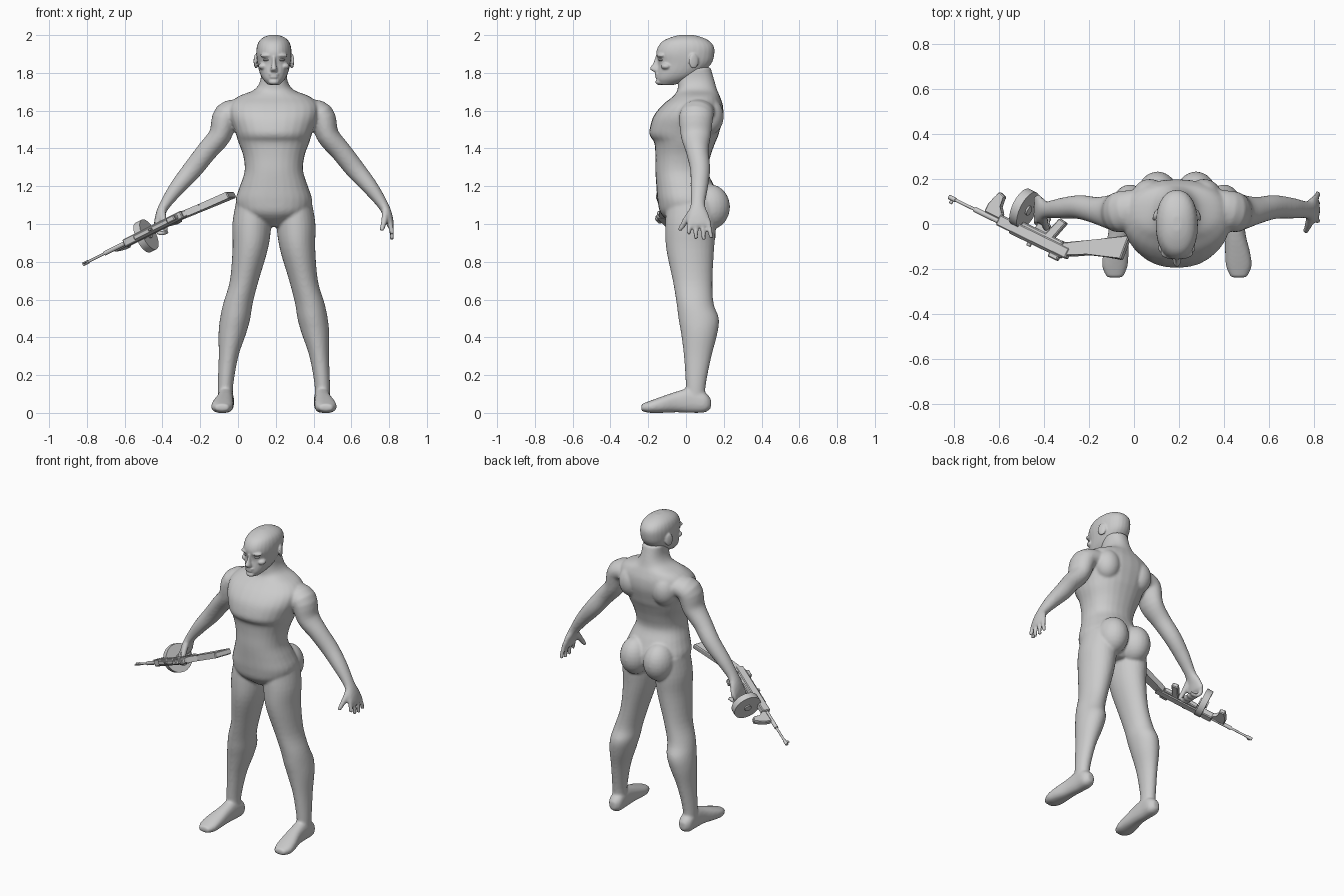
import bpy, bmesh, math
from mathutils import Vector, Matrix

CX = 0.19  # body centre line
mat = bpy.data.materials.new("plain grey")
mat.diffuse_color = (0.6, 0.6, 0.6, 1)


def finish(name, bm, smooth=True):
    bmesh.ops.recalc_face_normals(bm, faces=bm.faces)
    me = bpy.data.meshes.new(name)
    bm.to_mesh(me)
    bm.free()
    me.materials.append(mat)
    ob = bpy.data.objects.new(name, me)
    bpy.context.collection.objects.link(ob)
    if smooth:
        bpy.ops.object.select_all(action='DESELECT')
        ob.select_set(True)
        bpy.context.view_layer.objects.active = ob
        bpy.ops.object.shade_smooth_by_angle(angle=math.radians(40))
    return ob


def fuse(ob, voxel, rounds):
    """Blend overlapping volumes into one skin."""
    m = ob.modifiers.new("blend", 'REMESH')
    m.mode, m.voxel_size, m.use_smooth_shade = 'VOXEL', voxel, True
    s = ob.modifiers.new("soften", 'SMOOTH')
    s.factor, s.iterations = 0.5, rounds


def spline(rows, k=4):
    out = []
    for i in range(len(rows) - 1):
        p = [Vector(rows[min(max(j, 0), len(rows) - 1)]) for j in range(i - 1, i + 3)]
        for j in range(k):
            t = j / k
            out.append(0.5 * (2 * p[1] + (p[2] - p[0]) * t + (2 * p[0] - 5 * p[1] + 4 * p[2] - p[3]) * t * t
                              + (3 * p[1] - p[0] - 3 * p[2] + p[3]) * t ** 3))
    return out + [Vector(rows[-1])]


def loft(bm, rows, side=1, axis=None, ref=(1, 0, 0), power=2.0, n=28):
    """Rows are x, y, z, radius along ref, radius across; x is off the centre line."""
    rows = spline(rows)
    rings = []
    for i, r in enumerate(rows):
        a, b = rows[max(i - 1, 0)], rows[min(i + 1, len(rows) - 1)]
        t = Vector(axis) if axis else Vector((b[:3])) - Vector((a[:3]))
        t.normalize()
        v = Vector(ref)
        v = (v - t * v.dot(t)).normalized()
        w = t.cross(v)
        ring = []
        for j in range(n):
            c, s = math.cos(math.tau * j / n), math.sin(math.tau * j / n)
            q = (Vector(r[:3]) + v * r[3] * math.copysign(abs(c) ** (2 / power), c)
                 + w * r[4] * math.copysign(abs(s) ** (2 / power), s))
            ring.append(bm.verts.new((CX + side * q.x, q.y, q.z)))
        rings.append(ring)
    for a, b in zip(rings, rings[1:]):
        for j in range(n):
            bm.faces.new((a[j], a[(j + 1) % n], b[(j + 1) % n], b[j]))
    bm.faces.new(rings[0][::-1])
    bm.faces.new(rings[-1])


def slab(z, front, back, rx):
    return (0, (front + back) / 2, z, rx, (back - front) / 2)


def ball(bm, loc, rad, rot=0):
    m = (Matrix.Translation((CX + loc[0], loc[1], loc[2])) @ Matrix.Rotation(rot, 4, 'Z')
         @ Matrix.Diagonal((*rad, 1)))
    bmesh.ops.create_uvsphere(bm, u_segments=24, v_segments=14, radius=1, matrix=m)


# Body: torso and neck
UP = (0, 0, 1)
bm = bmesh.new()
loft(bm, [slab(*r) for r in (
    (0.985, -0.05, 0.11, 0.05), (1.05, -0.13, 0.16, 0.17), (1.12, -0.15, 0.18, 0.203),
    (1.20, -0.157, 0.15, 0.18), (1.28, -0.162, 0.115, 0.155), (1.36, -0.162, 0.13, 0.162),
    (1.43, -0.168, 0.155, 0.187), (1.465, -0.19, 0.17, 0.198), (1.50, -0.193, 0.18, 0.21),
    (1.57, -0.172, 0.197, 0.235), (1.63, -0.125, 0.195, 0.235), (1.675, -0.07, 0.18, 0.19),
    (1.71, -0.045, 0.165, 0.105), (1.76, -0.045, 0.15, 0.072), (1.83, -0.04, 0.13, 0.068))],
    axis=UP, power=2.25)

for s in (-1, 1):
    ball(bm, (s * 0.085, 0.125, 1.09), (0.093, 0.108, 0.12))      # buttock
    ball(bm, (s * 0.12, 0.12, 1.57), (0.08, 0.08, 0.10))          # shoulder blade
    # leg
    loft(bm, [(0.11, 0.03, 1.12, 0.09, 0.13), (0.117, 0.025, 1.0, 0.103, 0.135),
              (0.125, 0.022, 0.87, 0.094, 0.127), (0.157, 0.035, 0.70, 0.076, 0.105),
              (0.19, 0.048, 0.58, 0.078, 0.098), (0.205, 0.067, 0.50, 0.08, 0.107),
              (0.22, 0.07, 0.42, 0.073, 0.096), (0.24, 0.062, 0.30, 0.052, 0.073),
              (0.256, 0.052, 0.15, 0.041, 0.053), (0.256, 0.05, 0.06, 0.04, 0.05)], s, UP)
    # foot
    loft(bm, [(0.255, 0.132, 0.05, 0.02, 0.025), (0.255, 0.10, 0.055, 0.043, 0.052),
              (0.256, 0.03, 0.066, 0.043, 0.066), (0.26, -0.05, 0.058, 0.046, 0.055),
              (0.27, -0.13, 0.043, 0.056, 0.043), (0.275, -0.19, 0.032, 0.056, 0.032),
              (0.275, -0.237, 0.028, 0.035, 0.018)], s, (0, -1, 0), power=2.4)
    # arm and palm
    loft(bm, [(0.17, 0.075, 1.60, 0.08, 0.06), (0.25, 0.055, 1.575, 0.09, 0.07),
              (0.285, 0.052, 1.47, 0.08, 0.06), (0.355, 0.06, 1.385, 0.06, 0.055),
              (0.43, 0.075, 1.29, 0.053, 0.052), (0.51, 0.07, 1.195, 0.046, 0.042),
              (0.575, 0.063, 1.105, 0.038, 0.029), (0.602, 0.064, 1.05, 0.055, 0.024),
              (0.615, 0.068, 1.0, 0.064, 0.02), (0.618, 0.069, 0.985, 0.055, 0.014)], s, ref=(0, 1, 0))
    # fingers and thumb; one hand is closed round the grip
    for i, tip in enumerate((0.945, 0.92, 0.915, 0.925)):
        y0, y1 = 0.02 + 0.032 * i, 0.012 + 0.041 * i
        if s > 0:
            path = [(0.612, y0, 1.02), (0.622, (y0 + y1) / 2, 0.97), (0.624, y1, tip)]
        else:
            path = [(0.612, y0, 1.02), (0.625, y0 - 0.01, 0.975), (0.60, y0 - 0.03, 0.95), (0.56, y0 - 0.03, 0.96)]
        loft(bm, [(*p, 0.014 - 0.001 * k, 0.014 - 0.001 * k) for k, p in enumerate(path)], s, ref=(0, 1, 0.1), n=12)
    loft(bm, [(0.59, 0.035, 1.07, 0.02, 0.018), (0.585, 0.0, 1.02, 0.018, 0.017),
              (0.57, -0.035, 0.965, 0.012, 0.012)], s, ref=(0, 1, 0), n=12)
fuse(finish("body", bm), 0.008, 5)

# Head with brow, nose, lips and ears
bm = bmesh.new()
loft(bm, [slab(*r) for r in (
    (1.737, -0.14, -0.06, 0.03), (1.765, -0.155, 0.02, 0.057), (1.80, -0.153, 0.085, 0.075),
    (1.85, -0.147, 0.135, 0.087), (1.90, -0.158, 0.15, 0.093), (1.94, -0.147, 0.147, 0.09),
    (1.97, -0.12, 0.122, 0.077), (1.99, -0.075, 0.08, 0.052), (2.001, -0.03, 0.035, 0.02))],
    axis=UP, power=2.2)
loft(bm, [slab(*r) for r in ((1.89, -0.16, -0.13, 0.009), (1.85, -0.175, -0.13, 0.011),
                             (1.822, -0.192, -0.13, 0.018), (1.808, -0.175, -0.13, 0.02))], axis=UP, n=14)
ball(bm, (0, -0.145, 1.793), (0.03, 0.02, 0.008))
ball(bm, (0, -0.145, 1.778), (0.026, 0.02, 0.008))
ball(bm, (0, -0.142, 1.752), (0.028, 0.02, 0.016))
for s in (-1, 1):
    ball(bm, (s * 0.04, -0.134, 1.892), (0.035, 0.02, 0.011), s * 0.3)
    ball(bm, (s * 0.095, 0.04, 1.862), (0.009, 0.028, 0.04), s * 0.35)
    ball(bm, (s * 0.055, -0.105, 1.835), (0.028, 0.028, 0.018))
fuse(finish("head", bm), 0.0055, 3)

# Eyes
for s in (-1, 1):
    bm = bmesh.new()
    ball(bm, (s * 0.04, -0.132, 1.869), (0.018, 0.014, 0.007), s * 0.3)
    finish("eye", bm)

# Gun frame: t runs back from the muzzle, u points to the underside, s is sideways
T = Vector((0.82, -0.40, 0.41)).normalized()
U = Vector((0.42, 0.90, 0.04))
U = (U - T * U.dot(T)).normalized()
S = T.cross(U)
GUN = Matrix.Translation((-0.82, 0.12, 0.787)) @ Matrix((T, U, S)).transposed().to_4x4()


def plate(name, outline, half):
    bm = bmesh.new()
    lo = [bm.verts.new(GUN @ Vector((t, u, -half))) for t, u in outline]
    hi = [bm.verts.new(GUN @ Vector((t, u, half))) for t, u in outline]
    bm.faces.new(lo)
    bm.faces.new(hi[::-1])
    for i in range(len(lo)):
        j = (i + 1) % len(lo)
        bm.faces.new((lo[i], hi[i], hi[j], lo[j]))
    edges = [e for e in bm.edges]
    bmesh.ops.bevel(bm, geom=edges, offset=min(0.005, half * 0.4), segments=1, affect='EDGES')
    finish(name, bm, False)


def box(name, t0, t1, u0, u1, half):
    plate(name, [(t0, u0), (t1, u0), (t1, u1), (t0, u1)], half)


def rod(name, t0, t1, u, r, n=16):
    bm = bmesh.new()
    m = GUN @ Matrix.Translation(((t0 + t1) / 2, u, 0)) @ Matrix.Rotation(math.pi / 2, 4, 'Y')
    bmesh.ops.create_cone(bm, cap_ends=True, segments=n, radius1=r, radius2=r, depth=t1 - t0, matrix=m)
    finish(name, bm)


rod("muzzle", 0.0, 0.035, 0, 0.010)
rod("barrel", 0.02, 0.30, 0, 0.007)
rod("barrel_sleeve", 0.14, 0.29, 0, 0.012)
box("front_sight", 0.012, 0.028, -0.024, 0, 0.003)
box("receiver", 0.27, 0.645, -0.02, 0.03, 0.021)
box("receiver_top", 0.34, 0.62, -0.028, -0.01, 0.014)
box("rear_sight", 0.56, 0.61, -0.045, -0.02, 0.015)
box("bolt_handle", 0.44, 0.46, -0.042, -0.02, 0.006)
box("trigger_frame", 0.38, 0.60, 0.02, 0.045, 0.015)
rod("drum", 0.335, 0.375, 0.10, 0.088, 32)
rod("drum_hub", 0.327, 0.383, 0.10, 0.022)
plate("foregrip", [(0.19, 0.01), (0.28, 0.01), (0.275, 0.04), (0.245, 0.06), (0.25, 0.11),
                   (0.215, 0.12), (0.205, 0.085), (0.19, 0.05)], 0.015)
plate("pistol_grip", [(0.50, 0.03), (0.545, 0.03), (0.575, 0.125), (0.535, 0.13)], 0.015)
plate("trigger_guard", [(0.44, 0.04), (0.51, 0.04), (0.51, 0.07), (0.45, 0.07)], 0.005)
plate("stock", [(0.61, -0.012), (0.66, 0.0), (0.73, 0.045), (0.89, 0.085), (0.88, 0.20),
                (0.72, 0.105), (0.60, 0.04)], 0.018)
